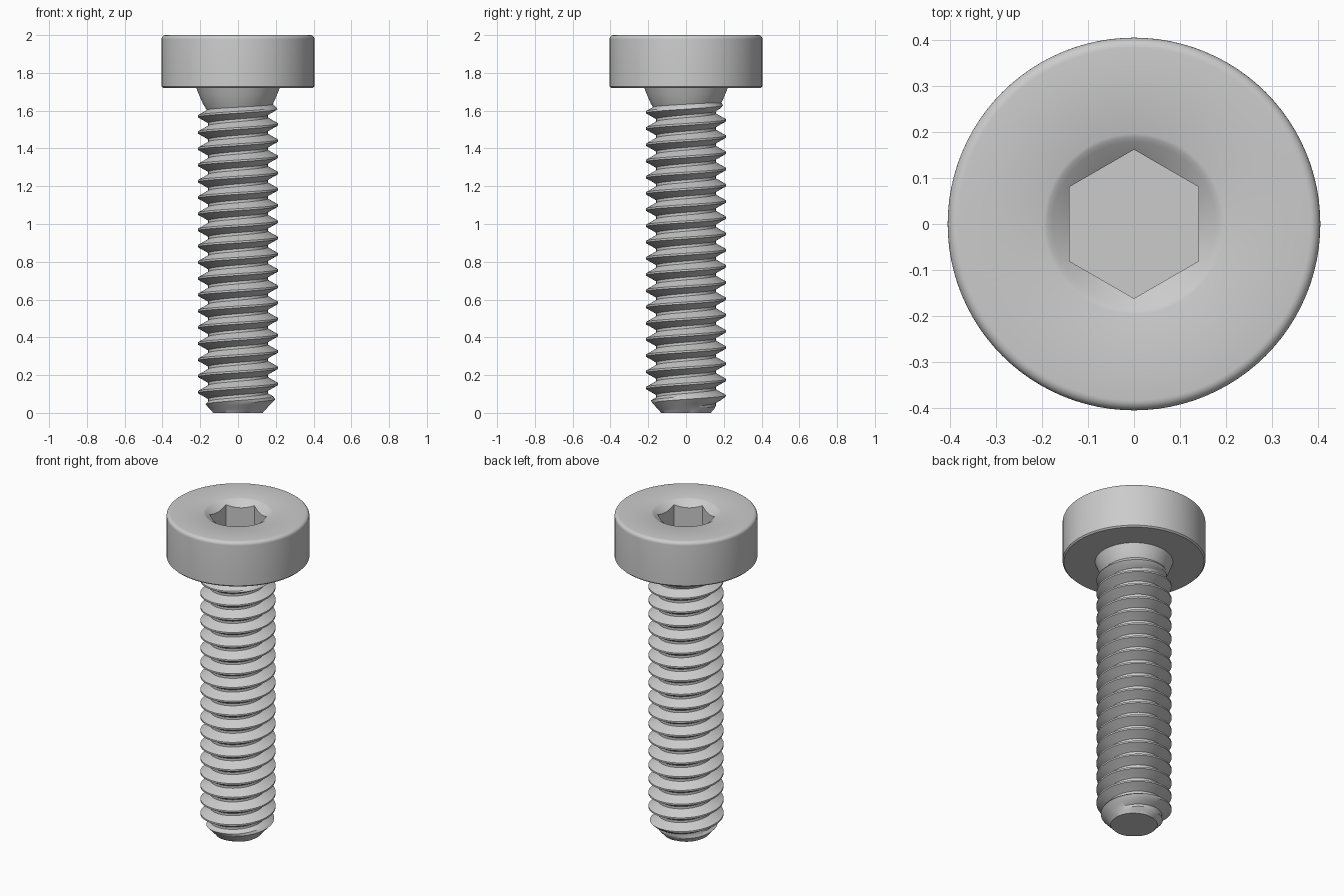
import bpy, bmesh, math

cube = bpy.data.objects.get("Cube")
if cube:
    bpy.data.objects.remove(cube, do_unlink=True)

# One steel colour for the whole screw
steel = bpy.data.materials.new("steel grey")
steel.use_nodes = True
colour = (0.60, 0.60, 0.60, 1)
steel.diffuse_color = colour
steel.node_tree.nodes["Principled BSDF"].inputs["Base Color"].default_value = colour

SEG = 96
TAU = math.tau


def finish(bm, name):
    bmesh.ops.recalc_face_normals(bm, faces=bm.faces)
    mesh = bpy.data.meshes.new(name)
    bm.to_mesh(mesh)
    bm.free()
    mesh.materials.append(steel)
    obj = bpy.data.objects.new(name, mesh)
    bpy.context.collection.objects.link(obj)
    bpy.ops.object.select_all(action="DESELECT")
    obj.select_set(True)
    bpy.context.view_layer.objects.active = obj
    bpy.ops.object.shade_smooth_by_angle(angle=math.radians(30))
    return obj


def lathe(name, rings):
    """Skin rings, each a function of angle giving (radius, height)."""
    bm = bmesh.new()
    loops = []
    for ring in rings:
        loop = []
        for i in range(SEG):
            a = TAU * i / SEG
            r, z = ring(a)
            loop.append(bm.verts.new((r * math.cos(a), r * math.sin(a), z)))
        loops.append(loop)
    for lo, hi in zip(loops, loops[1:]):
        for i in range(SEG):
            k = (i + 1) % SEG
            bm.faces.new((lo[i], lo[k], hi[k], hi[i]))
    bm.faces.new(loops[0])
    bm.faces.new(loops[-1])
    return finish(bm, name)


def circle(r, z):
    return lambda a: (r, z)


def hexagon(a):
    """Radius of a hexagon with flats facing +x and -x."""
    step = math.pi / 3
    return 0.14 / math.cos((a + step / 2) % step - step / 2)


# Head: rounded rim, shallow countersink and hexagonal socket
HEAD_R, TOP, UNDER, ROUND = 0.405, 2.0, 1.72, 0.022
rings = [circle(HEAD_R - 0.008, UNDER), circle(HEAD_R, UNDER + 0.008)]
for k in range(7):
    t = k / 6 * math.pi / 2
    rings.append(circle(HEAD_R - ROUND + ROUND * math.cos(t),
                        TOP - ROUND + ROUND * math.sin(t)))
rings += [circle(0.196, TOP), circle(0.188, TOP - 0.003), circle(0.178, TOP - 0.009)]
rings.append(lambda a: (hexagon(a), TOP - 0.009 - (0.178 - hexagon(a)) * 0.75))
rings.append(lambda a: (hexagon(a), TOP - 0.18))
lathe("head", rings)

# Tapered neck under the head
lathe("neck", [circle(0.150, 1.58), circle(0.185, 1.635),
               circle(0.207, 1.685), circle(0.222, UNDER + 0.004)])

# Threaded shank: one profile swept along a right-hand helix
PITCH, ROOT, CREST = 0.0859, 0.158, 0.213
profile = [(-0.036, ROOT), (-0.020, (ROOT + CREST) / 2), (-0.005, CREST),
           (0.005, CREST), (0.020, (ROOT + CREST) / 2), (0.036, ROOT)]


def limit(z):
    """Largest radius allowed by the tip chamfer and the thread run-out."""
    tip = 0.130 + max(z, 0) * 0.93
    run_out = CREST - max(z - 1.60, 0) * 0.6
    return min(tip, run_out)


bm = bmesh.new()
rows = []
for i in range(SEG * 22):
    a = TAU * i / SEG
    base = 0.11 - 2.5 * PITCH + PITCH * i / SEG
    row = []
    for dz, r in profile:
        z = base + dz
        r = min(r, limit(z))
        row.append(bm.verts.new((r * math.cos(a), r * math.sin(a), z)))
    rows.append(row)
for i in range(len(rows) - SEG - 1):
    here = rows[i] + [rows[i + SEG][0]]
    after = rows[i + 1] + [rows[i + SEG + 1][0]]
    for j in range(len(profile)):
        bm.faces.new((here[j], after[j], after[j + 1], here[j + 1]))

# Trim both ends flat and cap them
for height, up in ((0.0, False), (1.665, True)):
    cut = bmesh.ops.bisect_plane(
        bm, geom=bm.verts[:] + bm.edges[:] + bm.faces[:], dist=1e-6,
        plane_co=(0, 0, height), plane_no=(0, 0, 1),
        clear_outer=up, clear_inner=not up)
    edges = [e for e in cut["geom_cut"] if isinstance(e, bmesh.types.BMEdge)]
    bmesh.ops.contextual_create(bm, geom=edges)
finish(bm, "threaded_shank")
